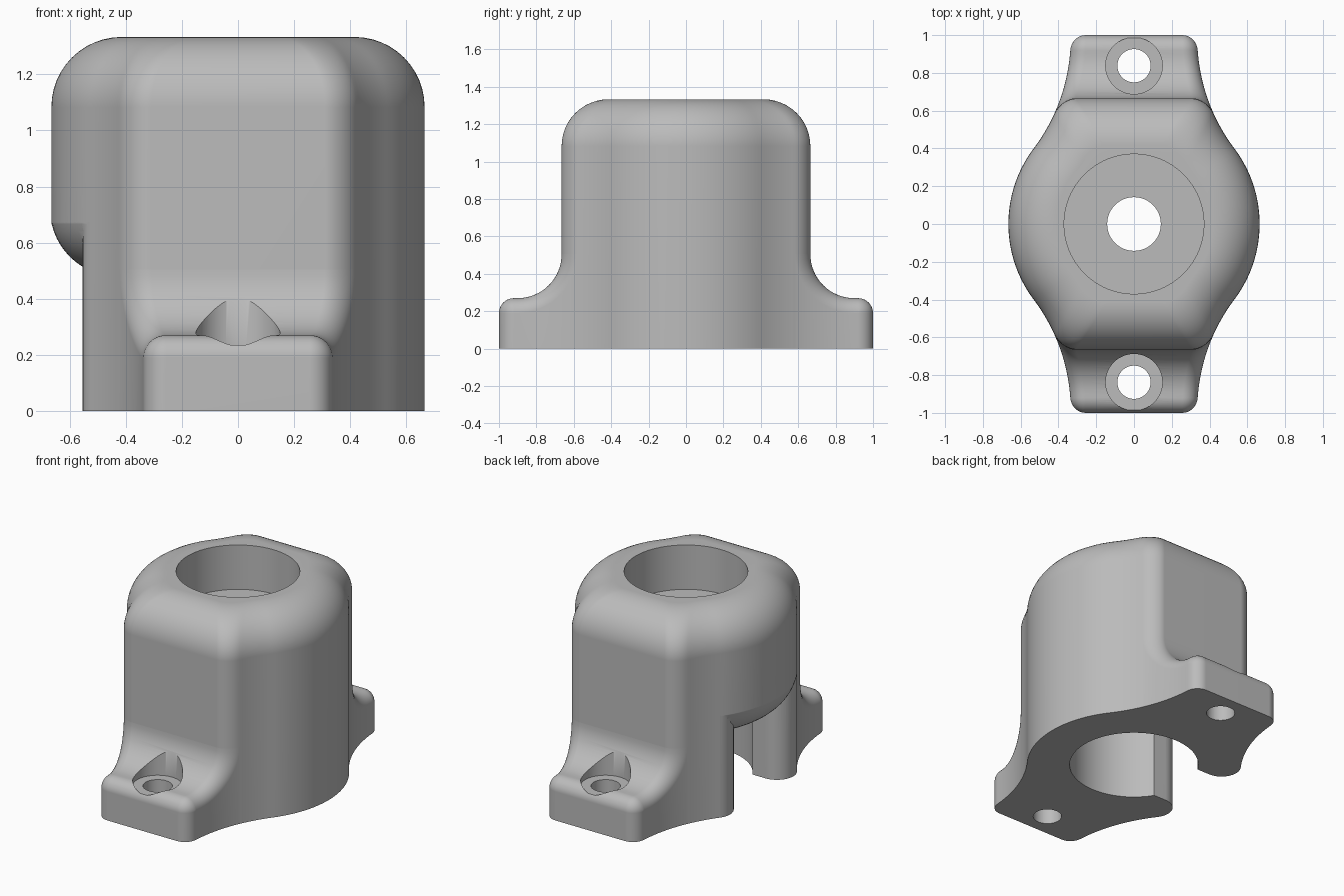
import bpy, bmesh
from math import sin, cos, pi, sqrt, radians, hypot, atan2

cube = bpy.data.objects.get("Cube")
if cube:
    bpy.data.objects.remove(cube, do_unlink=True)

# Main dimensions
RADIUS, FACE_Y, HEIGHT = 0.665, 0.665, 1.333
TOP_FILLET, EDGE = 0.25, 0.08
THETA = radians(37)                      # where the round wall meets the waist curve
FOOT_HALF = 0.335
WAIST = (RADIUS * cos(THETA) - FOOT_HALF) / (1 - cos(THETA))
WAIST_X = (RADIUS + WAIST) * cos(THETA)
WAIST_Y = (RADIUS + WAIST) * sin(THETA)
SLOT_HALF, SLOT_FILLET, SLOT_TOP, OVERHANG_FILLET = 0.21, 0.12, 0.48, 0.24
BOLT_Y = 0.838

grey = bpy.data.materials.new("cast_grey")
grey.use_nodes = True
grey.diffuse_color = (0.5, 0.5, 0.5, 1)
grey.node_tree.nodes["Principled BSDF"].inputs["Base Color"].default_value = (0.5, 0.5, 0.5, 1)


def arc(cx, cy, r, a0, a1, n):
    """Points on an arc, angles in degrees."""
    angles = [radians(a0 + (a1 - a0) * i / n) for i in range(n + 1)]
    return [(cx + r * cos(a), cy + r * sin(a)) for a in angles]


def loft(name, rings):
    """Closed solid through rings of equal point count."""
    bm = bmesh.new()
    loops = [[bm.verts.new(p) for p in ring] for ring in rings]
    n = len(loops[0])
    for a, b in zip(loops, loops[1:]):
        for i in range(n):
            j = (i + 1) % n
            bm.faces.new((a[i], a[j], b[j], b[i]))
    bm.faces.new(loops[0][::-1])
    bm.faces.new(loops[-1])
    bmesh.ops.remove_doubles(bm, verts=bm.verts, dist=1e-4)
    bmesh.ops.dissolve_degenerate(bm, edges=bm.edges, dist=1e-5)
    bmesh.ops.recalc_face_normals(bm, faces=bm.faces)
    mesh = bpy.data.meshes.new(name)
    bm.to_mesh(mesh)
    bm.free()
    mesh.materials.append(grey)
    ob = bpy.data.objects.new(name, mesh)
    bpy.context.collection.objects.link(ob)
    return ob


def prism(name, outline, z0, z1):
    return loft(name, [[(x, y, z) for x, y in outline] for z in (z0, z1)])


def cylinder(name, r, y, z0, z1, n=64):
    return prism(name, arc(0, y, r, 0, 360, n)[:-1], z0, z1)


def activate(ob):
    bpy.ops.object.select_all(action='DESELECT')
    ob.select_set(True)
    bpy.context.view_layer.objects.active = ob


def cut(ob, cutter):
    cutter.hide_render = True
    activate(ob)
    mod = ob.modifiers.new("cut", 'BOOLEAN')
    mod.operation, mod.solver, mod.object = 'DIFFERENCE', 'EXACT', cutter
    bpy.ops.object.modifier_apply(modifier=mod.name)
    bpy.data.objects.remove(cutter, do_unlink=True)


def finish(ob):
    activate(ob)
    bpy.ops.object.shade_smooth_by_angle(angle=radians(32))
    mod = ob.modifiers.new("even_normals", 'WEIGHTED_NORMAL')
    mod.keep_sharp = True


def half_width(y, d=0.0):
    """Half width on the waist curve, inset by d."""
    return WAIST_X - sqrt((WAIST + d) ** 2 - (y - WAIST_Y) ** 2)


def body_outline(d):
    """Plan of the body inset by d, mirrored from one quarter."""
    q = arc(0, 0, RADIUS - d, 0, 37, 18)
    y0, y1 = q[-1][1], FACE_Y - d - EDGE
    for i in range(1, 11):
        y = y0 + (y1 - y0) * i / 10
        q.append((half_width(y, d), y))
    for i in range(1, 9):
        a = pi / 2 * i / 8
        y = FACE_Y - d - EDGE * (1 - sin(a))
        q.append((half_width(y, d) - EDGE * (1 - cos(a)), y))
    half = q + [(-x, y) for x, y in q[::-1]]
    return half + [(x, -y) for x, y in half[-2:0:-1]]


# Body: straight wall with a rounded top edge
layers = [(0, 0)] + [
    (TOP_FILLET * (1 - cos(pi / 2 * i / 12)), HEIGHT - TOP_FILLET * (1 - sin(pi / 2 * i / 12)))
    for i in range(13)]
body = loft("housing_body", [[(x, y, z) for x, y in body_outline(d)] for d, z in layers])

# Top recess, centre hole and lower bore
cut(body, cylinder("top_recess_cutter", 0.37, 0, 1.04, 1.6, 96))
cut(body, cylinder("lower_bore_cutter", 0.40, 0, -0.2, SLOT_TOP + 0.005, 96))
cut(body, cylinder("centre_hole_cutter", 0.142, 0, 0.3, 1.2))

# Side opening with rounded legs
cy = SLOT_HALF + SLOT_FILLET
cx = -sqrt((RADIUS - SLOT_FILLET) ** 2 - cy ** 2)
out = atan2(cy, cx)
side = [(-0.2, SLOT_HALF)] + arc(cx, cy, SLOT_FILLET, 270, out * 180 / pi, 14)
side.append((cos(out), sin(out)))
opening = prism("opening_cutter", side + [(x, -y) for x, y in side[::-1]], -0.2, 0.85)

# Overhang above the opening, with a rounded lower edge
R_OVER = RADIUS + 0.005
profile = arc(R_OVER - OVERHANG_FILLET, SLOT_TOP + OVERHANG_FILLET, OVERHANG_FILLET, -90, 0, 14)
profile += [(1.2, SLOT_TOP + OVERHANG_FILLET + 0.005), (1.2, 1.0)]
overhang = loft("overhang_shape", [[(x, y, z) for x, y in arc(0, 0, r, 0, 360, 120)[:-1]]
                                   for r, z in profile])
cut(opening, overhang)
cut(body, opening)
finish(body)

# Mounting feet: side profile swept with rounded edges
FOOT_TOP, SWEEP = 0.27, 0.235


def foot_profile():
    """Yield y, z and the outward normal along the foot."""
    for i in range(17):
        a = pi + pi / 2 * i / 16
        yield 0.9 + SWEEP * cos(a), FOOT_TOP + SWEEP * (1 + sin(a)), -cos(a), -sin(a)
    for i in range(11):
        a = pi / 2 * (1 - i / 10)
        yield 1 - EDGE + EDGE * cos(a), FOOT_TOP - EDGE + EDGE * sin(a), cos(a), sin(a)
    yield 1, 0, 1, 0


def foot_ring(y, z, ny, nz, sign):
    right = []
    for i in range(9):
        a = pi / 2 * i / 8
        drop = EDGE * (1 - sin(a))
        py, pz = y - ny * drop, z - nz * drop
        right.append((half_width(py) - EDGE * (1 - cos(a)), sign * py, pz))
    base = (right[0][0], right[0][1], 0)
    right.insert(0, base)
    return right + [(-x, py, pz) for x, py, pz in right[::-1]]


for name, sign in (("front_foot", -1), ("back_foot", 1)):
    foot = loft(name, [foot_ring(*p, sign) for p in foot_profile()])
    cut(foot, cylinder("bolt_seat_cutter", 0.15, sign * BOLT_Y, 0.235, 0.8))
    cut(foot, cylinder("bolt_hole_cutter", 0.088, sign * BOLT_Y, -0.2, 0.5))
    finish(foot)
